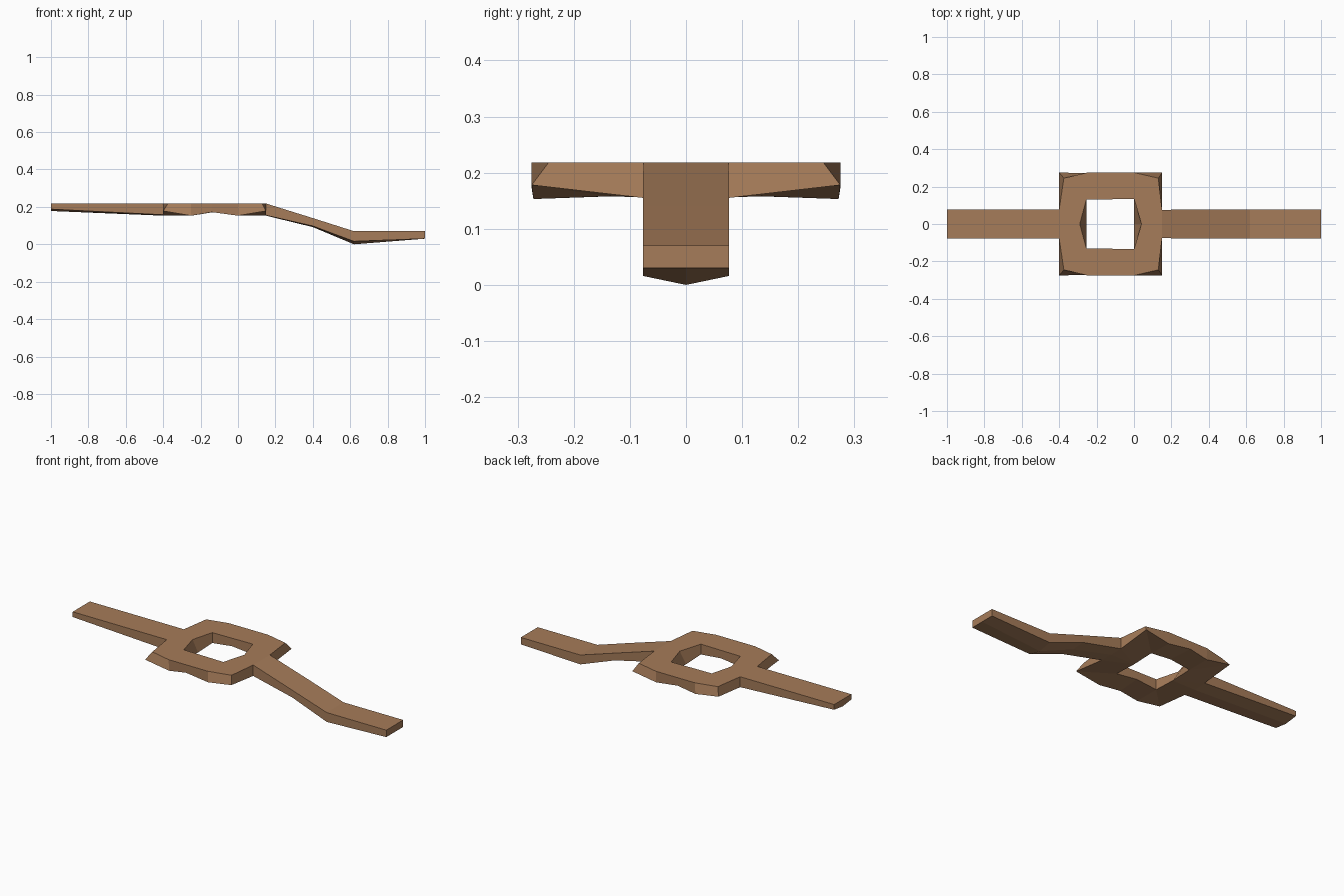
import bpy
import bmesh

if "Cube" in bpy.data.objects:
    bpy.data.objects.remove(bpy.data.objects["Cube"])

TOP = 0.218
bm = bmesh.new()


def face(pts):
    # Adds a face on both sides of the centre plane, dropping repeated corners
    pts = list(dict.fromkeys(pts))
    if len(pts) < 3:
        return
    for s in (1, -1):
        bm.faces.new([bm.verts.new((x, y * s, z)) for x, y, z in pts])


# Central frame: each station is top outer, bottom outer, bottom inner, top inner
ring = [
    ((-.40, 0, TOP), (-.40, 0, .153), (-.255, 0, .153), (-.29, 0, TOP)),
    ((-.40, .078, TOP), (-.40, .078, .158), (-.255, 0, .153), (-.29, 0, TOP)),
    ((-.375, .245, TOP), (-.40, .275, .178), (-.255, .13, .158), (-.255, .13, TOP)),
    ((-.25, .275, TOP), (-.25, .272, .153), (-.255, .13, .158), (-.255, .13, TOP)),
    ((-.14, .275, TOP), (-.14, .275, .172), (-.13, .132, .172), (-.13, .132, TOP)),
    ((0, .275, TOP), (0, .272, .153), (0, .135, .158), (0, .135, TOP)),
    ((.13, .245, TOP), (.15, .275, .178), (0, .135, .158), (0, .135, TOP)),
    ((.15, .076, TOP), (.15, .076, .155), (0, 0, .153), (.04, 0, TOP)),
    ((.15, 0, TOP), (.15, 0, .153), (0, 0, .153), (.04, 0, TOP)),
]
last = len(ring) - 2
for i in range(len(ring) - 1):
    a, b = ring[i], ring[i + 1]
    for j in range(4):
        if j == 0 and i in (0, last):
            continue  # left open where an arm joins
        k = (j + 1) % 4
        face([a[j], a[k], b[k], b[j]])


# Arms: each station is x, half width, top, bottom edge, bottom ridge
def arm(stations):
    rows = [((x, 0, t), (x, w, t), (x, w, e), (x, 0, r))
            for x, w, t, e, r in stations]
    for a, b in zip(rows, rows[1:]):
        for j in range(3):
            face([a[j], a[j + 1], b[j + 1], b[j]])
    face(list(rows[-1]))


arm([(-.40, .078, TOP, .158, .153), (-1, .078, TOP, .188, .178)])
arm([(.15, .076, TOP, .155, .153), (.40, .077, .140, .098, .092),
     (.62, .077, .07, .016, 0), (1, .077, .07, .03, .03)])

bmesh.ops.remove_doubles(bm, verts=bm.verts[:], dist=0.0005)
bmesh.ops.recalc_face_normals(bm, faces=bm.faces[:])

mesh = bpy.data.meshes.new("handled_frame")
bm.to_mesh(mesh)
bm.free()
frame = bpy.data.objects.new("handled_frame", mesh)
bpy.context.collection.objects.link(frame)

# Brown material
wood = bpy.data.materials.new("brown_wood")
wood.diffuse_color = (0.38, 0.20, 0.10, 1)
wood.use_nodes = True
wood.node_tree.nodes["Principled BSDF"].inputs["Base Color"].default_value = wood.diffuse_color
mesh.materials.append(wood)
